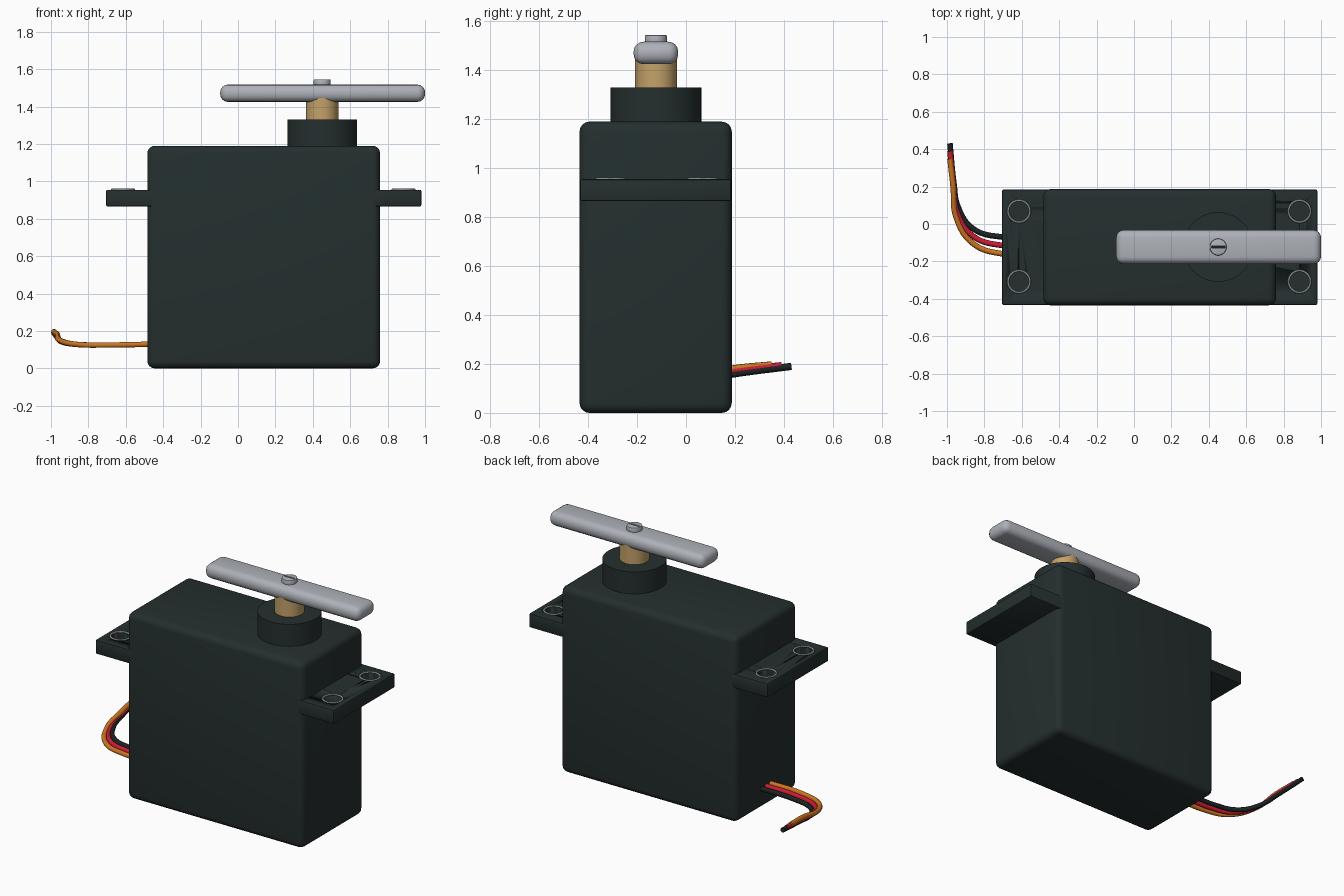
import bpy, math
from mathutils import Vector

if "Cube" in bpy.data.objects:
    bpy.data.objects.remove(bpy.data.objects["Cube"])


def material(name, r, g, b):
    m = bpy.data.materials.new(name)
    m.diffuse_color = (r, g, b, 1)
    m.use_nodes = True
    m.node_tree.nodes["Principled BSDF"].inputs["Base Color"].default_value = m.diffuse_color
    return m


CASE = material("dark case", 0.018, 0.028, 0.028)
GREY = material("light grey", 0.42, 0.44, 0.48)
RING = material("ring grey", 0.25, 0.27, 0.28)
BRASS = material("brass", 0.55, 0.36, 0.14)
ORANGE = material("orange wire", 0.62, 0.18, 0.015)
RED = material("red wire", 0.60, 0.012, 0.035)
BLACK = material("black", 0.012, 0.016, 0.017)


def apply_modifier(ob, mod):
    bpy.context.view_layer.objects.active = ob
    bpy.ops.object.modifier_apply(modifier=mod.name)


def smooth(ob, angle=35):
    bpy.ops.object.select_all(action='DESELECT')
    ob.select_set(True)
    bpy.context.view_layer.objects.active = ob
    bpy.ops.object.shade_smooth_by_angle(angle=math.radians(angle))


def box(name, lo, hi, mat, bevel=0.0, segments=4):
    lo, hi = Vector(lo), Vector(hi)
    bpy.ops.mesh.primitive_cube_add(size=1, location=(lo + hi) / 2)
    ob = bpy.context.object
    ob.name = name
    ob.scale = hi - lo
    bpy.ops.object.transform_apply(location=False, rotation=False, scale=True)
    ob.data.materials.append(mat)
    if bevel:
        mod = ob.modifiers.new("round", 'BEVEL')
        mod.width, mod.segments = bevel, segments
        apply_modifier(ob, mod)
        smooth(ob)
    return ob


def cylinder(name, x, y, z0, z1, r, mat, bevel=0.0):
    bpy.ops.mesh.primitive_cylinder_add(vertices=48, radius=r, depth=z1 - z0,
                                        location=(x, y, (z0 + z1) / 2))
    ob = bpy.context.object
    ob.name = name
    ob.data.materials.append(mat)
    if bevel:
        mod = ob.modifiers.new("round", 'BEVEL')
        mod.width, mod.segments = bevel, 2
        apply_modifier(ob, mod)
    smooth(ob)
    return ob


def cut(ob, cutter):
    mod = ob.modifiers.new("cut", 'BOOLEAN')
    mod.object, mod.operation, mod.solver = cutter, 'DIFFERENCE', 'EXACT'
    apply_modifier(ob, mod)
    bpy.data.objects.remove(cutter)


# Case and mounting flange
box("case", (-0.485, -0.435, 0), (0.76, 0.187, 1.19), CASE, 0.04)
flange = box("mounting_flange", (-0.705, -0.433, 0.865), (0.98, 0.185, 0.955), CASE, 0.008, 2)

# Recessed screw holes with a thin raised rim
for x in (-0.615, 0.885):
    for y in (-0.308, 0.068):
        cut(flange, cylinder("hole_cutter", x, y, 0.885, 1.0, 0.054, CASE))
        bpy.ops.mesh.primitive_torus_add(major_radius=0.058, minor_radius=0.006,
                                         major_segments=40, minor_segments=8,
                                         location=(x, y, 0.956))
        rim = bpy.context.object
        rim.name = "hole_rim"
        rim.data.materials.append(RING)
        smooth(rim, 60)

# Output collar, shaft, arm and slotted screw
SX, SY = 0.45, -0.123
cylinder("collar", SX, SY, 1.15, 1.33, 0.186, CASE)
cylinder("output_shaft", SX, SY, 1.30, 1.465, 0.086, BRASS)
box("output_arm", (-0.095, SY - 0.091, 1.425), (1.0, SY + 0.091, 1.517), GREY, 0.04)
screw = cylinder("arm_screw", SX, SY, 1.50, 1.545, 0.045, GREY, 0.006)
cut(screw, box("slot_cutter", (SX - 0.036, SY - 0.005, 1.53), (SX + 0.036, SY + 0.005, 1.6), GREY))
box("screw_slot", (SX - 0.036, SY - 0.005, 1.528), (SX + 0.036, SY + 0.005, 1.532), BLACK)


# Three wires side by side, twisting upright at the loose end
def wire(name, mat, k):
    # k: 0 inner wire, 2 outer wire
    pts = [(-0.44, -0.07 - 0.045 * k, 0.13),
           (-0.70, -0.07 - 0.045 * k, 0.125),
           (-0.86, -0.025 - 0.04 * k, 0.128),
           (-0.94 - 0.006 * k, 0.09 - 0.025 * k, 0.142 + 0.004 * k),
           (-0.963 - 0.002 * k, 0.22 - 0.01 * k, 0.163 + 0.009 * k),
           (-0.984, 0.43 - 0.04 * k, 0.190 + 0.003 * k)]
    cu = bpy.data.curves.new(name, 'CURVE')
    cu.dimensions = '3D'
    cu.bevel_depth, cu.bevel_resolution, cu.resolution_u = 0.015, 3, 10
    cu.use_fill_caps = True
    sp = cu.splines.new('BEZIER')
    sp.bezier_points.add(len(pts) - 1)
    for bp, p in zip(sp.bezier_points, pts):
        bp.co = p
        bp.handle_left_type = bp.handle_right_type = 'AUTO'
    cu.materials.append(mat)
    ob = bpy.data.objects.new(name, cu)
    bpy.context.collection.objects.link(ob)
    bpy.ops.object.select_all(action='DESELECT')
    ob.select_set(True)
    bpy.context.view_layer.objects.active = ob
    bpy.ops.object.convert(target='MESH')
    smooth(bpy.context.object, 50)


for k, (name, mat) in enumerate((("black_wire", BLACK), ("red_wire", RED), ("orange_wire", ORANGE))):
    wire(name, mat, k)
